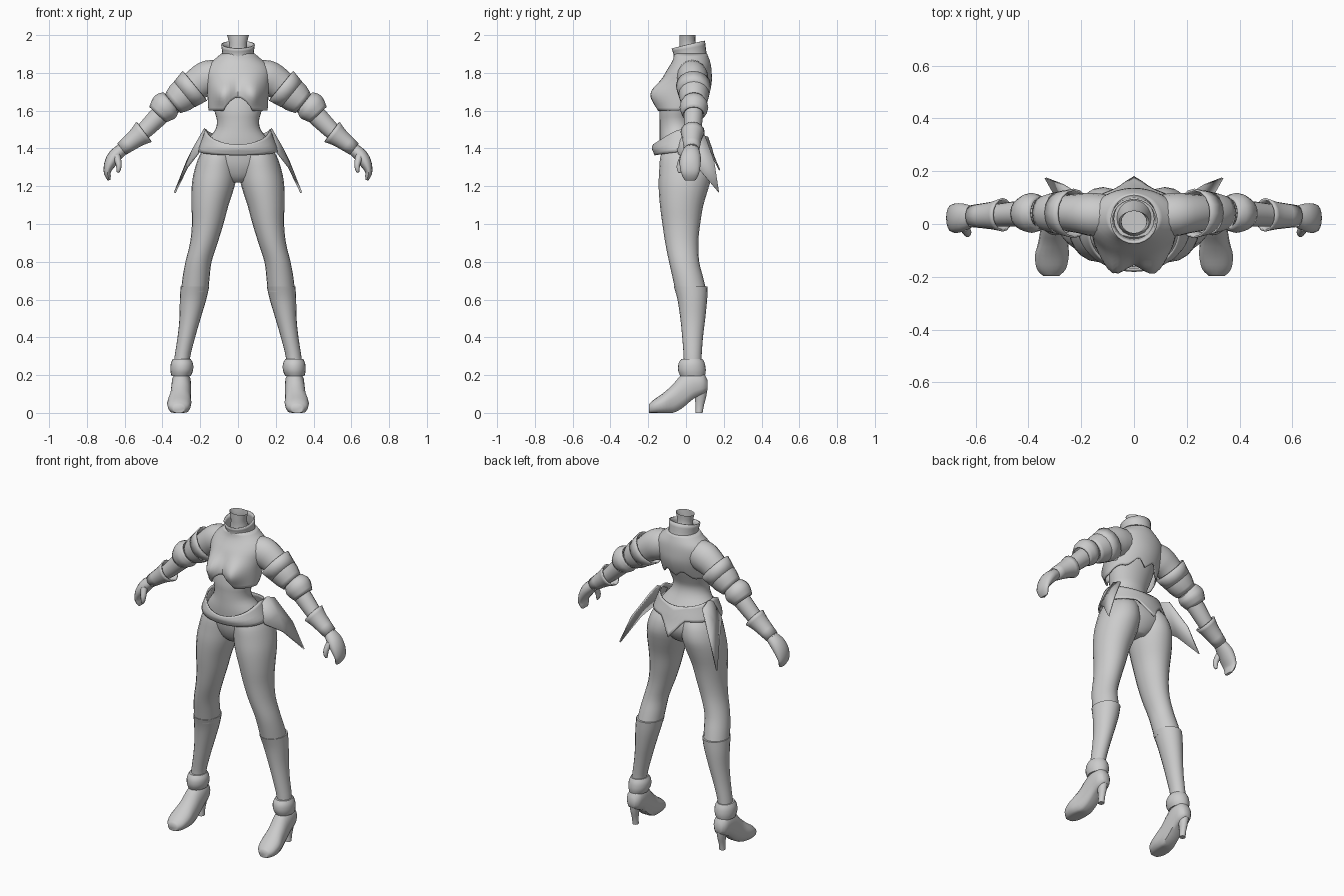
import bpy, bmesh, math
from mathutils import Vector

GREY = bpy.data.materials.new("plain_grey")
GREY.diffuse_color = (0.6, 0.6, 0.6, 1)


def finish(name, bm, mirror=False, thick=0, angle=50):
    bmesh.ops.recalc_face_normals(bm, faces=bm.faces)
    me = bpy.data.meshes.new(name)
    bm.to_mesh(me)
    bm.free()
    ob = bpy.data.objects.new(name, me)
    bpy.context.collection.objects.link(ob)
    me.materials.append(GREY)
    bpy.context.view_layer.objects.active = ob
    ob.select_set(True)
    bpy.ops.object.shade_smooth_by_angle(angle=math.radians(angle))
    ob.select_set(False)
    if thick:
        m = ob.modifiers.new("thickness", 'SOLIDIFY')
        m.thickness = thick
        m.offset = 0
    if mirror:
        ob.modifiers.new("mirror", 'MIRROR')
    return ob


def skin(name, rings, caps=True, **kw):
    """Join closed rings of points into a tube."""
    bm = bmesh.new()
    vs = [[bm.verts.new(p) for p in r] for r in rings]
    n = len(rings[0])
    for a, b in zip(vs, vs[1:]):
        for i in range(n):
            j = (i + 1) % n
            bm.faces.new((a[i], a[j], b[j], b[i]))
    if caps:
        bm.faces.new(vs[0])
        bm.faces.new(vs[-1])
    return finish(name, bm, **kw)


def smooth_rows(rows, k=3):
    """Catmull-Rom interpolation between rows of numbers."""
    out = []
    for i in range(len(rows) - 1):
        p0, p1 = rows[max(i - 1, 0)], rows[i]
        p2, p3 = rows[i + 1], rows[min(i + 2, len(rows) - 1)]
        for s in range(k):
            t = s / k
            out.append([b + .5 * t * (c - a + t * (2*a - 5*b + 4*c - d + t * (3*(b - c) + d - a)))
                        for a, b, c, d in zip(p0, p1, p2, p3)])
    return out + [list(rows[-1])]


def at(rows, z):
    """Linear lookup in rows sorted by their first value."""
    z = min(max(z, rows[0][0]), rows[-1][0])
    for a, b in zip(rows, rows[1:]):
        if z <= b[0]:
            f = (z - a[0]) / (b[0] - a[0])
            return [p + (q - p) * f for p, q in zip(a, b)]


def angles(n):
    return [2 * math.pi * i / n for i in range(n)]


def upright(name, rows, n=20, k=3, **kw):
    """Horizontal sections: z, x min, x max, y front, y back."""
    return skin(name, [[((x0 + x1) / 2 + (x1 - x0) / 2 * math.cos(a),
                         (f + b) / 2 + (b - f) / 2 * math.sin(a), z) for a in angles(n)]
                       for z, x0, x1, f, b in smooth_rows(rows, k)], **kw)


def limb(name, rows, n=16, k=3, **kw):
    """Sections square to a path: x, y, z, radius in xz, radius in y."""
    rows = smooth_rows(rows, k)
    rings = []
    for i, (x, y, z, r, ry) in enumerate(rows):
        p, q = rows[max(i - 1, 0)], rows[min(i + 1, len(rows) - 1)]
        d = Vector((q[0] - p[0], 0, q[2] - p[2])).normalized()
        u = Vector((-d.z, 0, d.x))
        rings.append([Vector((x, y, z)) + u * r * math.cos(a) + Vector((0, ry * math.sin(a), 0))
                      for a in angles(n)])
    return skin(name, rings, mirror=True, **kw)


def shell(name, rows, low, high, bump=lambda x, z: 0, n=48, m=12, **kw):
    """Band around the body: rows z, half width, front, back; edges vary with angle."""
    rings = []
    for j in range(m + 1):
        ring = []
        for a in angles(n):
            lo, hi = low(a), high(a)
            z = lo + (hi - lo) * j / m
            _, hx, f, b = at(rows, z)
            x = hx * math.cos(a)
            y = (f + b) / 2 + (b - f) / 2 * math.sin(a)
            if math.sin(a) < 0:
                y += bump(x, z) * min(1, -3 * math.sin(a))
            ring.append((x, y, z))
        rings.append(ring)
    return skin(name, rings, caps=False, thick=.008, **kw)


# Body from pelvis to chest, and the open neck
torso = [(1.22, .06, -.07, .07), (1.25, .12, -.10, .10), (1.31, .19, -.125, .125),
         (1.38, .195, -.135, .115), (1.44, .165, -.14, .08), (1.5, .12, -.14, .045),
         (1.55, .112, -.14, .035), (1.6, .125, -.14, .05), (1.68, .14, -.125, .08),
         (1.78, .14, -.09, .10), (1.84, .10, -.05, .10)]
upright("torso", [(z, -h, h, f, b) for z, h, f, b in torso], n=28)
upright("neck", [(1.84, -.065, .065, -.045, .09), (1.92, -.05, .05, -.035, .06),
                 (1.96, -.048, .048, -.035, .05), (2.0, -.058, .058, -.035, .05)],
        caps=False)


# Breastplate with arched front hem and jagged back hem
def chest_hem(a):
    c, s = math.cos(a), math.sin(a)
    if s < 0:
        return 1.60 + .07 * max(0, 1 - (abs(c) / .5) ** 2)
    return 1.60 + .09 * s - .05 * abs((abs(c) * 3) % 2 - 1) * s


def bust(x, z):
    return -.058 * math.exp(-((abs(x) - .078) / .055) ** 2 - ((z - 1.69) / .065) ** 2)


chest = [(1.58, .15, -.15, .065), (1.63, .155, -.15, .09), (1.70, .158, -.14, .12),
         (1.75, .165, -.125, .132), (1.80, .17, -.105, .132), (1.84, .155, -.08, .128),
         (1.87, .12, -.065, .12), (1.90, .085, -.06, .108)]
shell("breastplate", smooth_rows(chest), chest_hem, lambda a: 1.90, bust, m=18)

# High collar, taller at the back
shell("collar", [(1.86, .088, -.062, .115), (1.90, .078, -.062, .105), (1.98, .09, -.09, .095)],
      lambda a: 1.87, lambda a: 1.95 + .02 * math.sin(a), n=24, m=4)


# Hip belt with dipped front and pointed back
def belt_top(a):
    s = math.sin(a)
    return 1.50 - (.08 if s < 0 else .04) * abs(s) ** 1.5


def belt_bottom(a):
    c, s = math.cos(a), math.sin(a)
    if s < 0:
        return 1.385 - .02 * abs(s)
    return 1.385 - .10 * max(0, 1 - abs(c) / .35)


shell("belt", [(1.28, .225, -.17, .18), (1.36, .215, -.16, .145), (1.40, .205, -.178, .135),
               (1.44, .19, -.165, .12), (1.50, .168, -.15, .10)], belt_bottom, belt_top, m=6)

# Long pointed hip plates
bm = bmesh.new()
outer = [(.17, -.06, 1.46), (.175, .03, 1.505), (.18, .095, 1.48), (.27, .15, 1.33),
         (.335, .175, 1.165), (.27, .06, 1.30), (.215, -.04, 1.37)]
hub = bm.verts.new((.235, .06, 1.40))
rim = [bm.verts.new(p) for p in outer]
for i in range(len(rim)):
    bm.faces.new((hub, rim[i], rim[(i + 1) % len(rim)]))
finish("hip_plate", bm, mirror=True, thick=.01)

# Legs and tall boots
upright("thigh", [(1.42, .01, .165, -.11, .08), (1.36, .003, .205, -.135, .125),
                  (1.28, .004, .232, -.142, .14), (1.2, .018, .245, -.145, .122),
                  (1.1, .05, .246, -.138, .092), (1.0, .077, .244, -.125, .075),
                  (.9, .108, .254, -.11, .065), (.8, .14, .278, -.09, .07),
                  (.72, .15, .293, -.072, .09), (.64, .158, .302, -.055, .11)], mirror=True)
upright("boot_shaft", [(.67, .152, .304, -.065, .115), (.6, .168, .308, -.045, .112),
                       (.5, .198, .31, -.03, .102), (.4, .227, .32, -.02, .09),
                       (.28, .256, .338, -.012, .082), (.18, .258, .342, -.02, .085)],
        mirror=True)
upright("ankle_cuff", [(.285, .25, .345, -.025, .088), (.26, .238, .356, -.04, .10),
                       (.225, .238, .358, -.042, .105), (.195, .25, .352, -.03, .10)],
        mirror=True)

# Shoe: sections along y with a flat sole (y, centre x, half width, bottom, top)
shoe = [(.115, .30, .022, .12, .17), (.09, .30, .045, .10, .215), (.04, .30, .052, .075, .23),
        (-.02, .302, .053, .025, .205), (-.07, .306, .057, 0, .15), (-.12, .311, .064, 0, .105),
        (-.17, .313, .055, 0, .07), (-.197, .314, .03, 0, .045)]
skin("shoe", [[(cx + w * math.cos(a), y,
                max(0, lo) + (hi - max(0, lo)) * (.5 + .5 * max(-1, min(1, 1.3 * math.sin(a)))
                                                  if math.sin(a) < 0 else .5 + .5 * math.sin(a)))
               for a in angles(16)] for y, cx, w, lo, hi in smooth_rows(shoe)], mirror=True)
upright("heel", [(.15, .265, .335, .03, .115), (.09, .275, .325, .045, .108),
                 (.04, .282, .318, .05, .095), (0, .282, .318, .05, .088)], n=12, mirror=True)

# Arms and hands
limb("arm", [(.07, .03, 1.79, .075, .075), (.15, .035, 1.775, .093, .083),
             (.21, .04, 1.745, .085, .075), (.28, .042, 1.69, .07, .065),
             (.36, .042, 1.625, .054, .052), (.42, .04, 1.57, .052, .05),
             (.50, .035, 1.49, .044, .044), (.56, .03, 1.44, .036, .038),
             (.62, .03, 1.395, .03, .034)])
limb("hand", [(.60, .03, 1.405, .03, .034), (.645, .025, 1.368, .036, .052),
              (.675, .022, 1.325, .032, .056), (.692, .022, 1.28, .02, .05),
              (.687, .022, 1.25, .014, .04), (.682, .022, 1.232, .007, .028)])
limb("thumb", [(.645, -.005, 1.365, .022, .025), (.632, -.03, 1.32, .016, .018),
               (.632, -.035, 1.29, .012, .014), (.636, -.034, 1.272, .006, .007)], n=10)

# Arm armour: two overlapping sleeve plates, elbow band, flared bracer
armour = dict(caps=False, thick=.008, k=2)
limb("upper_sleeve", [(.228, .04, 1.732, .098, .09), (.283, .042, 1.687, .084, .078)], **armour)
limb("lower_sleeve", [(.268, .042, 1.70, .083, .078), (.305, .042, 1.67, .08, .073),
                      (.345, .042, 1.638, .06, .06)], **armour)
limb("elbow_band", [(.355, .042, 1.645, .06, .058), (.378, .042, 1.627, .075, .07),
                    (.398, .042, 1.608, .073, .07), (.425, .04, 1.58, .056, .055)], **armour)
limb("bracer", [(.497, .035, 1.488, .063, .06), (.54, .032, 1.455, .047, .048),
                (.615, .03, 1.397, .034, .038)], **armour)
